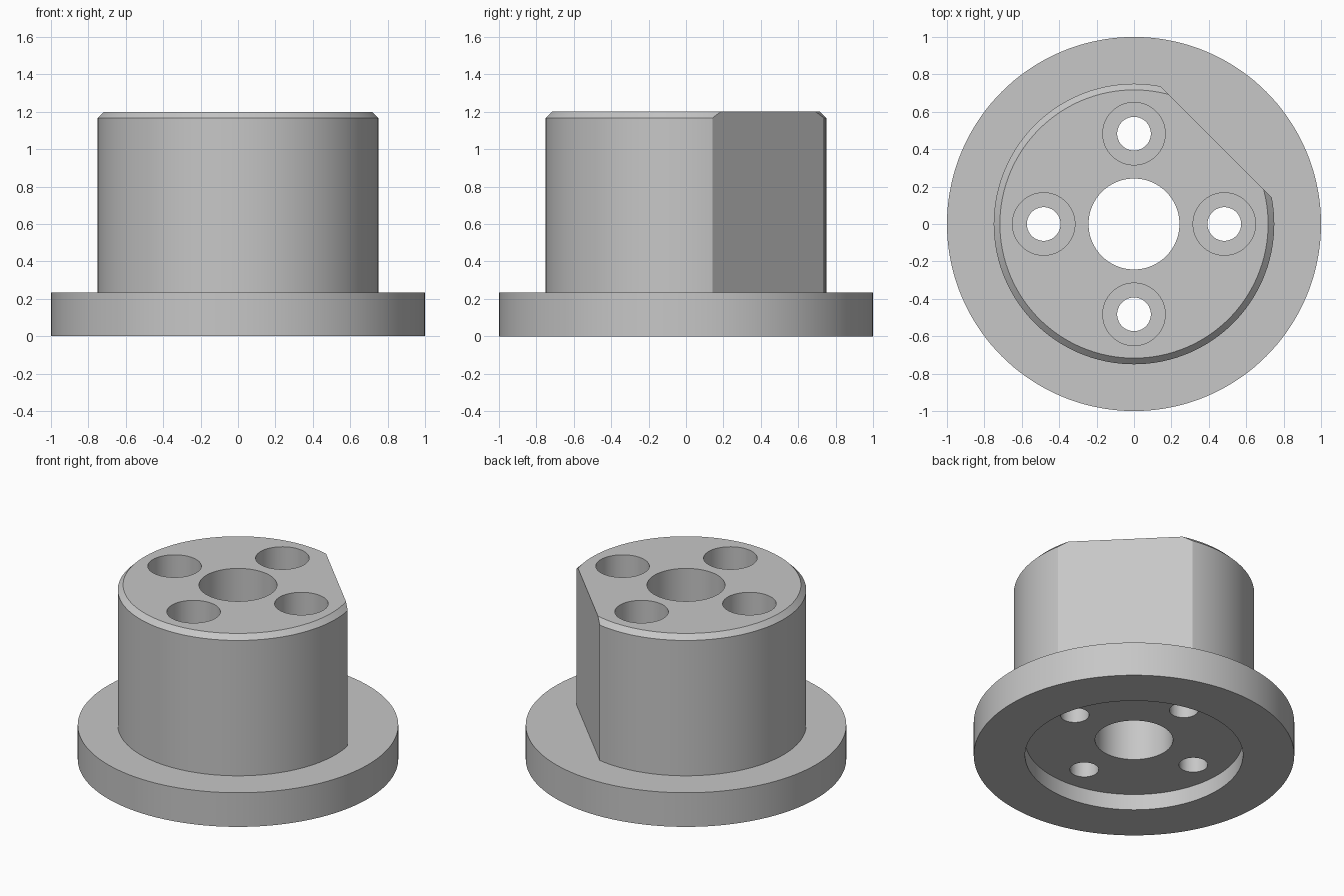
import bpy, bmesh, math
from mathutils import Matrix, Vector

if "Cube" in bpy.data.objects:
    bpy.data.objects.remove(bpy.data.objects["Cube"], do_unlink=True)

FLANGE_TOP, HEIGHT = 0.235, 1.2
RECESS_DEPTH, BORE_FLOOR = 0.11, 0.4
CHAMFER, FLAT_DISTANCE = 0.033, 0.621
BOLT_CIRCLE = 0.483

grey = bpy.data.materials.new("machined_grey")
grey.use_nodes = True
grey.diffuse_color = (0.57, 0.57, 0.57, 1)
grey.node_tree.nodes["Principled BSDF"].inputs["Base Color"].default_value = grey.diffuse_color


def finish(name, bm):
    mesh = bpy.data.meshes.new(name)
    bmesh.ops.recalc_face_normals(bm, faces=bm.faces)
    bm.to_mesh(mesh)
    bm.free()
    mesh.materials.append(grey)
    obj = bpy.data.objects.new(name, mesh)
    bpy.context.collection.objects.link(obj)
    return obj


def lathe(name, profile, steps):
    """Revolve a closed (radius, z) profile around the z axis."""
    bm = bmesh.new()
    verts = [bm.verts.new((r, 0, z)) for r, z in profile]
    edges = [bm.edges.new((v, verts[i - 1])) for i, v in enumerate(verts)]
    bmesh.ops.spin(bm, geom=verts + edges, cent=(0, 0, 0), axis=(0, 0, 1),
                   angle=math.tau, steps=steps)
    bmesh.ops.remove_doubles(bm, verts=bm.verts, dist=1e-5)
    return finish(name, bm)


def cut(target, cutter):
    mod = target.modifiers.new("cut", "BOOLEAN")
    mod.operation, mod.solver, mod.object = "DIFFERENCE", "EXACT", cutter
    bpy.context.view_layer.objects.active = target
    bpy.ops.object.modifier_apply(modifier=mod.name)
    bpy.data.objects.remove(cutter, do_unlink=True)


# Flanged body with centre bore, underside recess and chamfered top
hub = lathe("flanged_hub", [
    (0.243, RECESS_DEPTH), (0.68, RECESS_DEPTH), (0.68, 0), (1, 0),
    (1, FLANGE_TOP), (0.75, FLANGE_TOP), (0.75, HEIGHT - CHAMFER),
    (0.75 - CHAMFER, HEIGHT), (0.243, HEIGHT)], 144)

# Flat on the back left of the body
bm = bmesh.new()
bmesh.ops.create_cube(bm, size=2)
place = (Matrix.Rotation(math.radians(45), 4, "Z")
         @ Matrix.Translation(Vector((FLAT_DISTANCE + 1, 0, FLANGE_TOP + 1))))
bmesh.ops.transform(bm, matrix=place @ Matrix.Diagonal((1, 2, 1, 1)), verts=bm.verts)
cut(hub, finish("flat_cutter", bm))

# Four counterbored bolt holes
for i in range(4):
    drill = lathe("bolt_drill", [
        (0, -0.1), (0.09, -0.1), (0.09, BORE_FLOOR), (0.167, BORE_FLOOR),
        (0.167, HEIGHT + 0.1), (0, HEIGHT + 0.1)], 64)
    angle = i * math.pi / 2
    drill.location = (BOLT_CIRCLE * math.cos(angle), BOLT_CIRCLE * math.sin(angle), 0)
    bpy.context.view_layer.update()
    cut(hub, drill)

# Smooth round walls, crisp edges
bpy.ops.object.select_all(action="DESELECT")
hub.select_set(True)
bpy.context.view_layer.objects.active = hub
bpy.ops.object.shade_smooth_by_angle(angle=math.radians(20))
